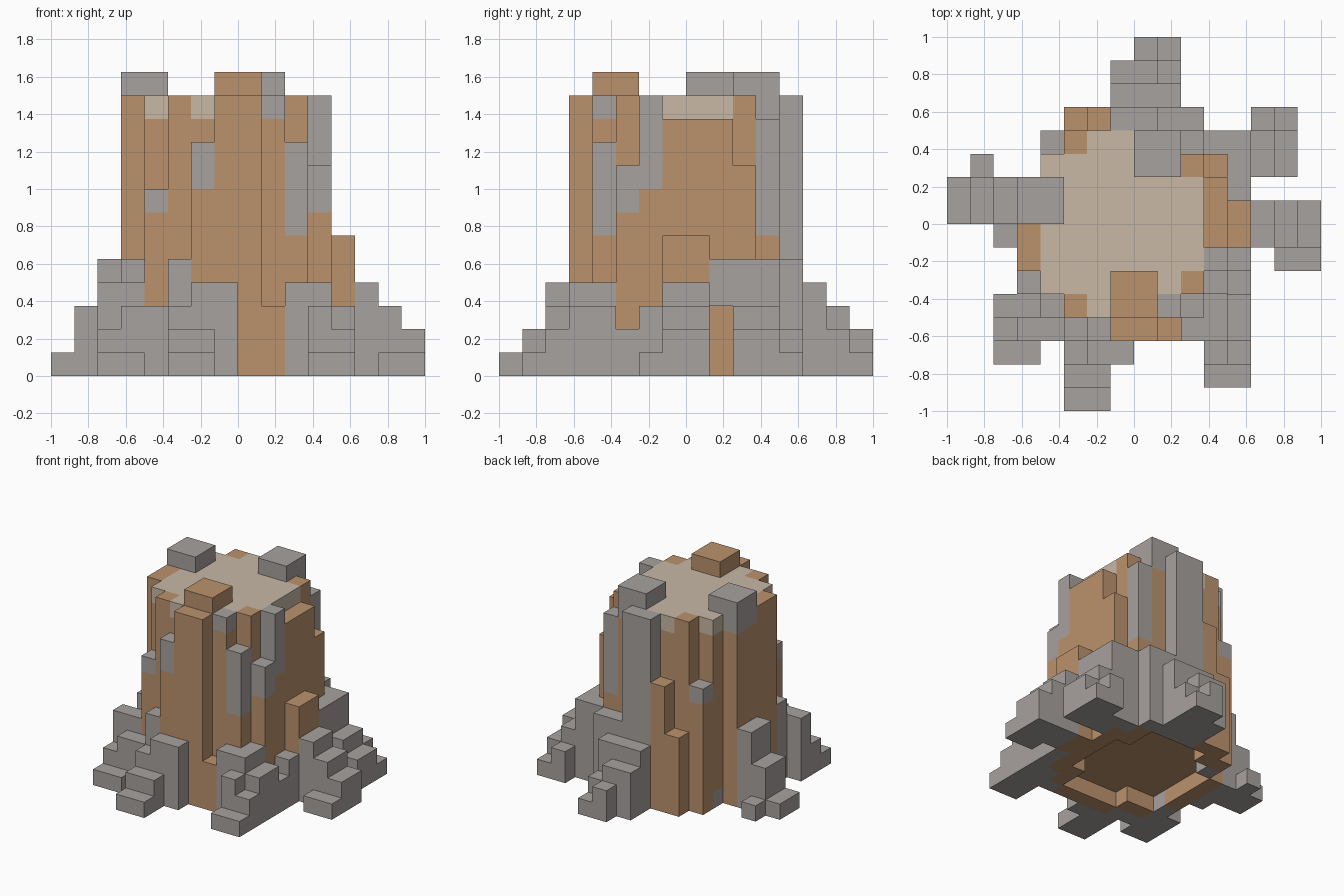
import bpy
import bmesh
from mathutils import Vector

UNIT = 0.125

default_cube = bpy.data.objects.get("Cube")
if default_cube:
    bpy.data.objects.remove(default_cube, do_unlink=True)


def make_material(name, colour):
    mat = bpy.data.materials.new(name)
    mat.use_nodes = True
    mat.diffuse_color = (*colour, 1)
    mat.node_tree.nodes["Principled BSDF"].inputs["Base Color"].default_value = (*colour, 1)
    return mat


materials = {
    "bark": make_material("brown bark", (0.50, 0.29, 0.155)),
    "grey": make_material("grey bark", (0.39, 0.36, 0.345)),
    "wood": make_material("pale cut wood", (0.58, 0.48, 0.38)),
}
colour_names = list(materials)
cells = {}


def fill(part, colour, x, y, z):
    """Fill a block of unit cells; later blocks replace earlier ones."""
    for i in range(*x):
        for j in range(*y):
            for k in range(*z):
                cells[i, j, k] = (part, colour)


def root(part, x, y, top, bottom=0):
    fill(part, "grey", x, y, (bottom, top))


def bark(part, x, y, top, bottom=0):
    fill(part, "bark", x, y, (bottom, top))


# Trunk core, hollowed by one cell underneath, with a pale cut top
for x, y in (((-4, 3), (-2, 2)), ((-4, 2), (-3, -2)), ((-4, 2), (2, 3)),
             ((-2, 2), (-4, -3)), ((-2, 2), (3, 4))):
    bark("trunk", x, y, top=11, bottom=1)
    fill("cut_top", "wood", x, y, (11, 12))

# Bark at the front
bark("front_bark", (-1, 1), (-5, -4), 12)
bark("front_bark", (-1, 1), (-4, -2), 13, bottom=11)
bark("front_bark", (1, 2), (-5, -4), 3)
bark("front_bark", (1, 2), (-4, -3), 11, bottom=1)
root("front_bark", (1, 2), (-4, -3), 12, bottom=11)
bark("front_bark", (-3, -2), (-4, -3), 12)
bark("front_bark", (-2, -1), (-5, -4), 8)
root("front_bark", (-2, -1), (-5, -4), 10, bottom=8)
bark("front_bark", (-4, -3), (-4, -3), 7)
root("front_bark", (-4, -3), (-4, -3), 8, bottom=7)

# Bark on the left side
bark("left_bark", (2, 3), (-3, -2), 12)
bark("left_bark", (2, 3), (-4, -3), 6)
root("left_bark", (2, 3), (-4, -3), 10, bottom=6)
bark("left_bark", (3, 4), (-3, -2), 7)
root("left_bark", (3, 4), (-3, -2), 9, bottom=7)
bark("left_bark", (3, 4), (-2, -1), 8)
root("left_bark", (3, 4), (-2, -1), 12, bottom=8)
bark("left_bark", (3, 4), (-1, 2), 11)
bark("left_bark", (4, 5), (-1, 1), 6)
bark("left_bark", (2, 3), (2, 3), 12)
bark("left_bark", (3, 4), (2, 3), 9)
bark("left_bark", (2, 3), (3, 4), 6)
root("left_bark", (2, 3), (3, 4), 11, bottom=6)

# Bark at the back
root("back_bark", (-1, 1), (4, 5), 12)
root("back_bark", (0, 2), (2, 4), 13, bottom=11)
bark("back_bark", (-2, -1), (4, 5), 8)
bark("back_bark", (-3, -2), (4, 5), 5)
bark("back_bark", (-3, -2), (3, 4), 12)
bark("back_bark", (-4, -3), (3, 4), 7)
root("back_bark", (-4, -3), (3, 4), 8, bottom=7)
root("back_bark", (-4, -3), (2, 3), 1)

# Bark on the right side
bark("right_bark", (-5, -4), (-2, 0), 12)
bark("right_bark", (-5, -4), (0, 2), 11)
root("right_bark", (-5, -3), (0, 2), 13, bottom=11)

# Front root
root("front_root", (-3, -2), (-5, -4), 5)
root("front_root", (-2, 0), (-6, -5), 4)
root("front_root", (-3, -2), (-6, -5), 3)
root("front_root", (-3, -1), (-7, -6), 2)
root("front_root", (-3, -1), (-8, -7), 1)

# Front right root
root("front_right_root", (-5, -4), (-3, -2), 5)
root("front_right_root", (-6, -4), (-4, -3), 4)
root("front_right_root", (-5, -3), (-5, -4), 3)
root("front_right_root", (-6, -5), (-5, -4), 2)
root("front_right_root", (-6, -4), (-6, -5 + 0), 1)

# Front left root
root("front_left_root", (2, 4), (-5, -4), 4)
root("front_left_root", (3, 4), (-4, -3), 4)
root("front_left_root", (4, 5), (-5, -3), 3)
root("front_left_root", (4, 5), (-3, -2), 2)
root("front_left_root", (4, 5), (-2, -1), 3)
root("front_left_root", (3, 4), (-6, -5), 3)
root("front_left_root", (4, 5), (-6, -5), 2)
root("front_left_root", (3, 5), (-7, -6), 1)

# Left root
root("left_root", (5, 6), (-1, 1), 4)
root("left_root", (6, 7), (-1, 1), 3)
root("left_root", (7, 8), (-1, 1), 2)
root("left_root", (6, 8), (-2, -1), 1)

# Back left root
root("back_left_root", (4, 5), (1, 2), 5, bottom=3)
root("back_left_root", (4, 5), (2, 3), 5)
root("back_left_root", (3, 5), (3, 4), 5)
root("back_left_root", (5, 6), (2, 4), 3)
root("back_left_root", (5, 6), (4, 5), 2)
root("back_left_root", (6, 7), (2, 4), 2)
root("back_left_root", (6, 7), (4, 5), 1)

# Back root
root("back_root", (1, 3), (4, 5), 5)
root("back_root", (-1, 2), (5, 6), 4)
root("back_root", (-1, 1), (6, 7), 3)
root("back_root", (1, 2), (6, 7), 2)
root("back_root", (0, 1), (7, 8), 2)
root("back_root", (1, 2), (7, 8), 1)

# Right root
root("right_root", (-6, -5), (0, 2), 5)
root("right_root", (-7, -6), (0, 2), 3)
root("right_root", (-8, -7), (0, 2), 1)
root("right_root", (-7, -6), (2, 3), 1)
root("right_root", (-6, -5), (-1, 0), 2)


def build_part(part):
    """Skin the open sides of one part's cells and merge flat areas."""
    bm = bmesh.new()
    for cell, (owner, colour) in cells.items():
        if owner != part:
            continue
        centre = Vector(cell) + Vector((0.5, 0.5, 0.5))
        for axis in range(3):
            for sign in (-1, 1):
                normal = Vector((0, 0, 0))
                normal[axis] = sign
                if tuple(int(c + n) for c, n in zip(cell, normal)) in cells:
                    continue
                u = Vector((0, 0, 0))
                u[(axis + 1) % 3] = 0.5
                v = normal.cross(u)
                ring = (-u - v, u - v, u + v, v - u)
                verts = [bm.verts.new((centre + normal / 2 + r) * UNIT) for r in ring]
                bm.faces.new(verts).material_index = colour_names.index(colour)
    bmesh.ops.remove_doubles(bm, verts=bm.verts, dist=0.001)
    bmesh.ops.dissolve_limit(bm, angle_limit=0.01, verts=bm.verts,
                             edges=bm.edges, delimit={'MATERIAL'})
    mesh = bpy.data.meshes.new(part)
    for mat in materials.values():
        mesh.materials.append(mat)
    bm.to_mesh(mesh)
    bm.free()
    bpy.context.collection.objects.link(bpy.data.objects.new(part, mesh))


for part in sorted({owner for owner, _ in cells.values()}):
    build_part(part)
